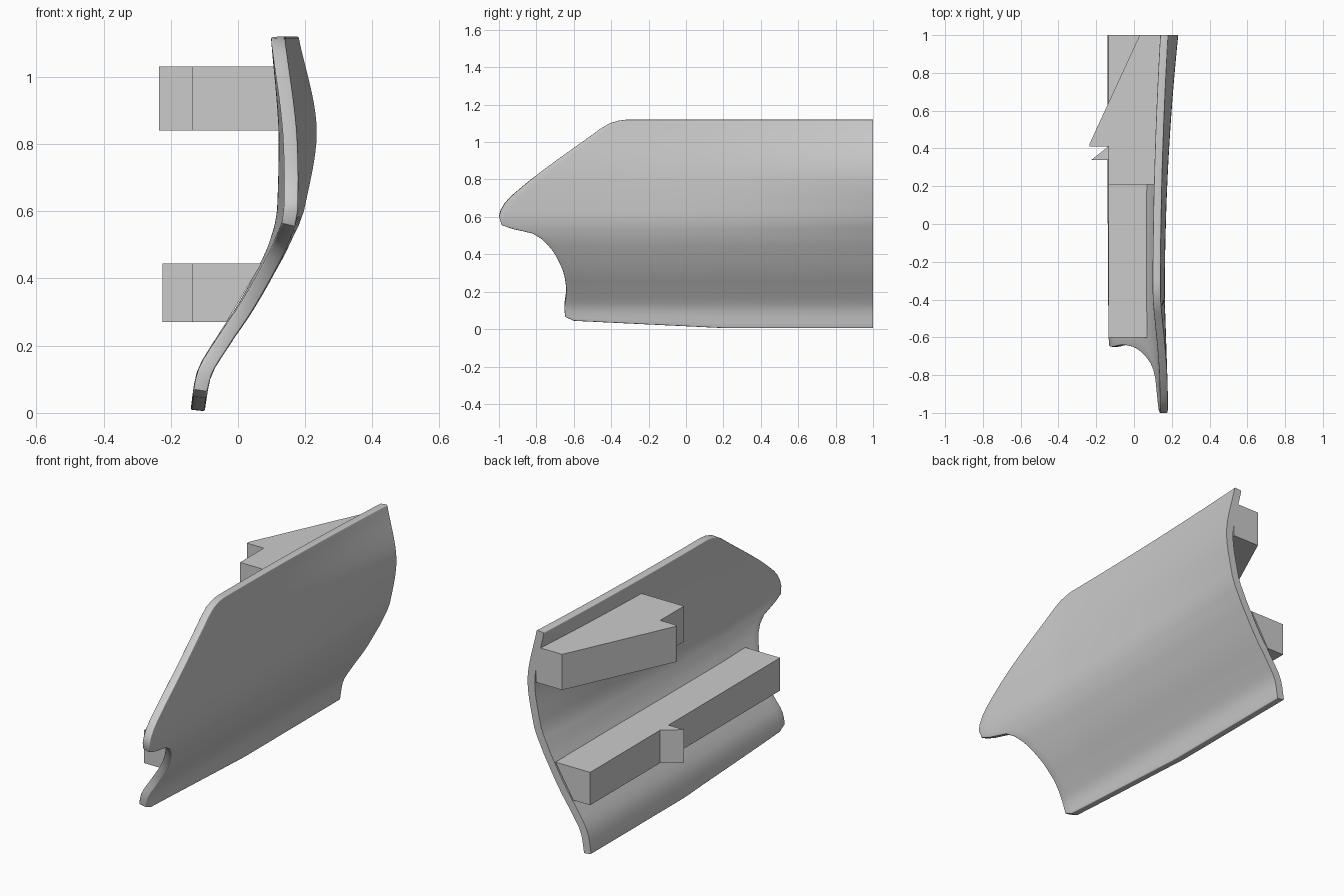
import bpy, bmesh
from mathutils import Vector

cube = bpy.data.objects.get("Cube")
if cube:
    bpy.data.objects.remove(cube)

grey = bpy.data.materials.new("plain_grey")
grey.use_nodes = True
grey.diffuse_color = (0.6, 0.6, 0.6, 1)
grey.node_tree.nodes["Principled BSDF"].inputs["Base Color"].default_value = (0.6, 0.6, 0.6, 1)

THICK = 0.042
BACK = 1.0


def curve(pts, t):
    """Monotone cubic through the (t, value) points."""
    sec = [(b[1] - a[1]) / (b[0] - a[0]) for a, b in zip(pts, pts[1:])]

    def slope(i):
        if i == 0 or i == len(pts) - 1:
            return sec[0] if i == 0 else sec[-1]
        p, q = sec[i - 1], sec[i]
        return 2 * p * q / (p + q) if p * q > 0 else 0

    t = min(max(t, pts[0][0]), pts[-1][0])
    i = next(k for k in range(len(sec)) if t <= pts[k + 1][0])
    h = pts[i + 1][0] - pts[i][0]
    s = (t - pts[i][0]) / h
    a, b = pts[i][1], pts[i + 1][1]
    return (a + (b - a) * s * s * (3 - 2 * s)
            + h * s * (1 - s) * ((1 - s) * slope(i) - s * slope(i + 1)))


# Panel shape: (z, x) section, extra outward flare at the back, (z, y) front outline
SECTION = [(0, -.10), (.1, -.085), (.2, -.03), (.3, .035), (.4, .09), (.5, .135),
           (.6, .158), (.8, .163), (1.12, .14)]
FLARE = [(0, 0), (.4, .01), (.5, .018), (.6, .038), (.85, .072), (1.12, .04)]
OUTLINE = [(.005, -.60), (.03, -.645), (.1, -.65), (.2, -.64), (.28, -.65), (.36, -.68),
           (.45, -.74), (.51, -.82), (.535, -.93), (.555, -.985), (.6, -1), (.67, -.97),
           (.74, -.9), (1.04, -.5), (1.1, -.41), (1.115, -.36), (1.12, -.32)]


def panel_x(y, z):
    g = (y + .4) / 1.4
    bow = curve(FLARE, z) * g * g if g > 0 else 0
    tip = .02 * min(1, max(0, -.4 - y) / .6) * min(1, z / .5)
    return curve(SECTION, z) + bow + tip


def panel_normal(p):
    e = .01
    dy = (panel_x(p.y + e, p.z) - panel_x(p.y - e, p.z)) / (2 * e)
    dz = (panel_x(p.y, p.z + e) - panel_x(p.y, p.z - e)) / (2 * e)
    return Vector((1, -dy, -dz)).normalized()


def finish(bm, name):
    bmesh.ops.recalc_face_normals(bm, faces=bm.faces[:])
    mesh = bpy.data.meshes.new(name)
    bm.to_mesh(mesh)
    bm.free()
    mesh.materials.append(grey)
    obj = bpy.data.objects.new(name, mesh)
    bpy.context.collection.objects.link(obj)
    return obj


def build_panel():
    bm = bmesh.new()
    # Outer skin as a grid
    rows = []
    for (a, _), (b, _) in zip(OUTLINE, OUTLINE[1:]):
        n = max(1, round((b - a) / .03))
        rows += [a + (b - a) * k / n for k in range(n)]
    rows.append(OUTLINE[-1][0])
    cols = 36
    grid = []
    for z0 in rows:
        front = curve(OUTLINE, z0)
        line = []
        for c in range(cols + 1):
            y = front + (BACK + .06 - front) * c / cols
            z = z0 + .04 * max(0, (.2 - y) / .8) * max(0, 1 - z0 / .15)
            line.append(bm.verts.new((panel_x(y, z), y, z)))
        grid.append(line)
    for r0, r1 in zip(grid, grid[1:]):
        for c in range(cols):
            bm.faces.new((r0[c], r0[c + 1], r1[c + 1], r1[c]))
    # Inner skin and rim
    new = bmesh.ops.extrude_face_region(bm, geom=bm.faces[:], use_keep_orig=True)["geom"]
    for v in new:
        if isinstance(v, bmesh.types.BMVert):
            v.co -= panel_normal(v.co) * THICK
    bmesh.ops.recalc_face_normals(bm, faces=bm.faces[:])
    # Rounded rim, except along the cut back
    rim = [e for e in bm.edges if e.is_manifold and e.calc_face_angle(0) > .9
           and min(v.co.y for v in e.verts) < BACK + .02
           and abs(panel_normal(e.verts[0].co).dot(
               (e.verts[1].co - e.verts[0].co).normalized())) < .7]
    bmesh.ops.bevel(bm, geom=rim, offset=.014, segments=3, profile=.5,
                    affect='EDGES', clamp_overlap=True)
    # Flat cut at the back
    cut = bmesh.ops.bisect_plane(bm, geom=bm.verts[:] + bm.edges[:] + bm.faces[:],
                                 plane_co=(0, BACK, 0), plane_no=(0, 1, 0), clear_outer=True)
    edges = [e for e in cut["geom_cut"] if isinstance(e, bmesh.types.BMEdge)]
    bmesh.ops.holes_fill(bm, edges=edges, sides=0)
    obj = finish(bm, "curved_panel")
    bpy.context.view_layer.objects.active = obj
    obj.select_set(True)
    bpy.ops.object.shade_smooth_by_angle(angle=.75)
    obj.select_set(False)


def prism(name, points, offset):
    """Flat polygon swept along an offset."""
    bm = bmesh.new()
    face = bm.faces.new([bm.verts.new(p) for p in points])
    new = bmesh.ops.extrude_face_region(bm, geom=[face], use_keep_orig=True)["geom"]
    bmesh.ops.translate(bm, vec=offset,
                        verts=[v for v in new if isinstance(v, bmesh.types.BMVert)])
    return finish(bm, name)


build_panel()

# Upper hooked wedge
wedge = [(.185, 1), (.03, 1), (-.235, .425), (-.235, .41), (-.135, .41), (-.135, .21), (.135, .21)]
prism("upper_hook", [(x, y, .84) for x, y in wedge], (0, 0, .19))

# Lower rail with its small tooth
rail = [(-.135, .27), (-.035, .27), (.07, .445), (-.135, .445)]
prism("lower_rail", [(x, -.6, z) for x, z in rail], (0, 1.6, 0))
tooth = [(-.13, .415), (-.225, .34), (-.13, .34)]
prism("lower_tooth", [(x, y, .27) for x, y in tooth], (0, 0, .175))
